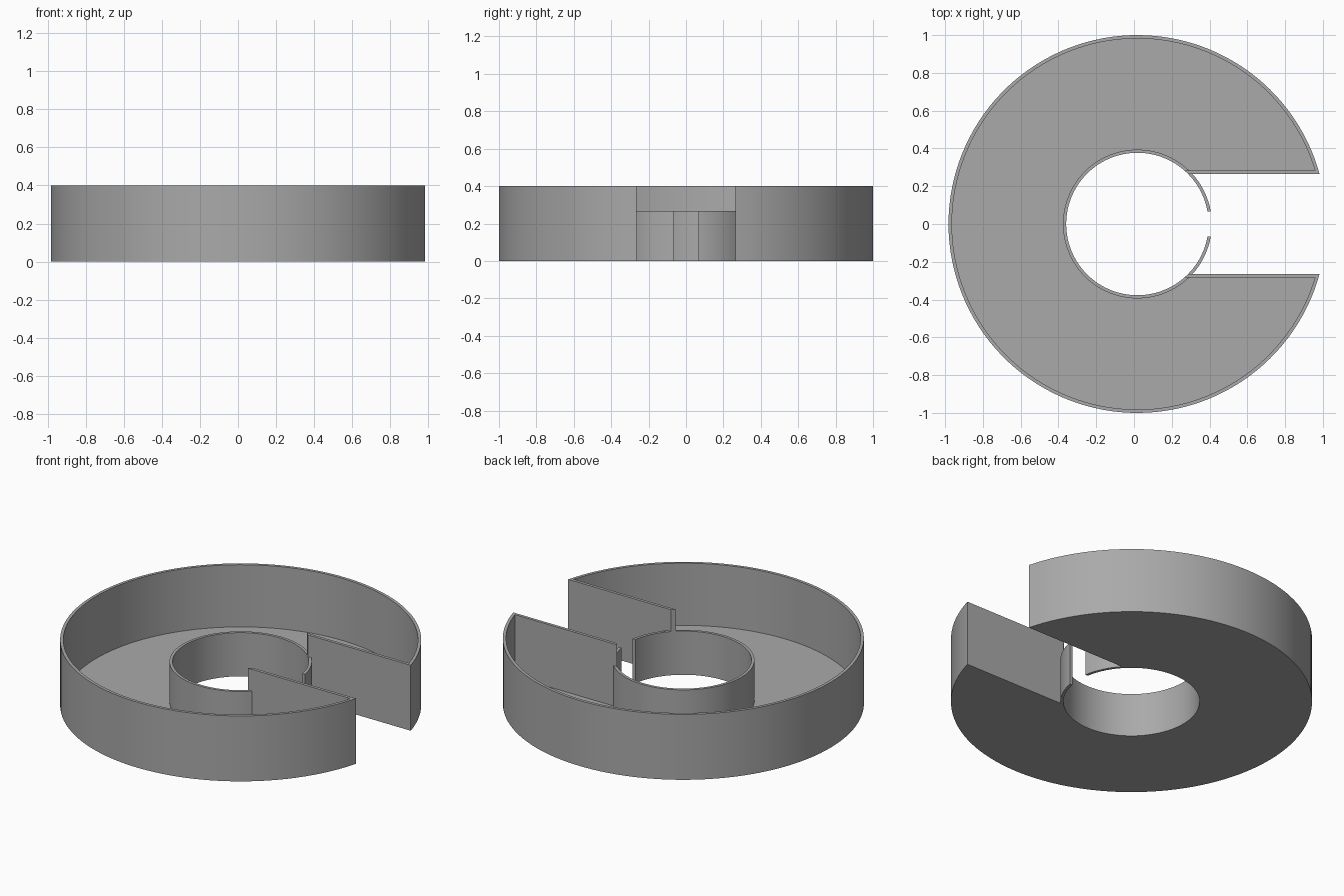
import bpy, bmesh, math

cube = bpy.data.objects.get("Cube")
if cube:
    bpy.data.objects.remove(cube)

HEIGHT, HUB_HEIGHT, FLOOR = 0.4, 0.267, 0.02
R_OUT, R_HUB, R_HOLE = 1.0, 0.394, 0.377
WALL = 0.018
SLOT = 0.265      # half width of the side slot
GAP = 0.066       # half width of the opening between the hub lips
CENTRE_X = 0.018

grey = bpy.data.materials.new("plain_grey")
grey.use_nodes = True
grey.diffuse_color = (0.4, 0.4, 0.4, 1)
grey.node_tree.nodes["Principled BSDF"].inputs["Base Color"].default_value = (0.4, 0.4, 0.4, 1)


def arc(radius, start, end, steps):
    angles = [start + (end - start) * i / steps for i in range(steps + 1)]
    return [(CENTRE_X + radius * math.cos(a), radius * math.sin(a)) for a in angles]


def c_outline(r_in, r_out, half_slot):
    """Ring outline with a straight slot on the +x side."""
    a, b = math.asin(half_slot / r_out), math.asin(half_slot / r_in)
    return arc(r_out, a, math.tau - a, 120) + arc(r_in, math.tau - b, b, 90)


def prism(name, outline, z0, z1):
    bm = bmesh.new()
    base = bm.faces.new([bm.verts.new((x, y, z0)) for x, y in outline])
    top = bmesh.ops.extrude_face_region(bm, geom=[base])["geom"]
    bmesh.ops.translate(bm, vec=(0, 0, z1 - z0),
                        verts=[v for v in top if isinstance(v, bmesh.types.BMVert)])
    bmesh.ops.recalc_face_normals(bm, faces=bm.faces)
    mesh = bpy.data.meshes.new(name)
    bm.to_mesh(mesh)
    bm.free()
    mesh.materials.append(grey)
    obj = bpy.data.objects.new(name, mesh)
    bpy.context.collection.objects.link(obj)
    return obj


def activate(obj):
    bpy.ops.object.select_all(action="DESELECT")
    obj.select_set(True)
    bpy.context.view_layer.objects.active = obj


def cut(obj, cutter):
    cutter.hide_render = True
    mod = obj.modifiers.new("cut", "BOOLEAN")
    mod.operation, mod.solver, mod.object = "DIFFERENCE", "EXACT", cutter
    activate(obj)
    bpy.ops.object.modifier_apply(modifier=mod.name)
    bpy.data.objects.remove(cutter)


# Tray: solid slotted ring, hollowed out, with the hub wall lowered
tray = prism("tray", c_outline(R_HOLE, R_OUT, SLOT), 0, HEIGHT)
cut(tray, prism("pocket_cutter", c_outline(R_HUB, R_OUT - WALL, SLOT + WALL), FLOOR, HEIGHT + 0.1))
cut(tray, prism("hub_cutter", c_outline(R_HOLE - 0.02, 0.6, SLOT + WALL), HUB_HEIGHT, HEIGHT + 0.1))
parts = [tray]

# Hub lips: thin curved walls reaching into the slot from both sides
for side, name in ((1, "left_hub_lip"), (-1, "right_hub_lip")):
    a0, a1 = math.asin(GAP / R_HUB), math.asin(SLOT / R_HUB)
    b0, b1 = math.asin(GAP / R_HOLE), math.asin(SLOT / R_HOLE)
    outline = arc(R_HUB, side * a0, side * a1, 12) + arc(R_HOLE, side * b1, side * b0, 12)
    parts.append(prism(name, outline, 0, HUB_HEIGHT))

for part in parts:
    activate(part)
    bpy.ops.object.shade_smooth_by_angle(angle=math.radians(30))
